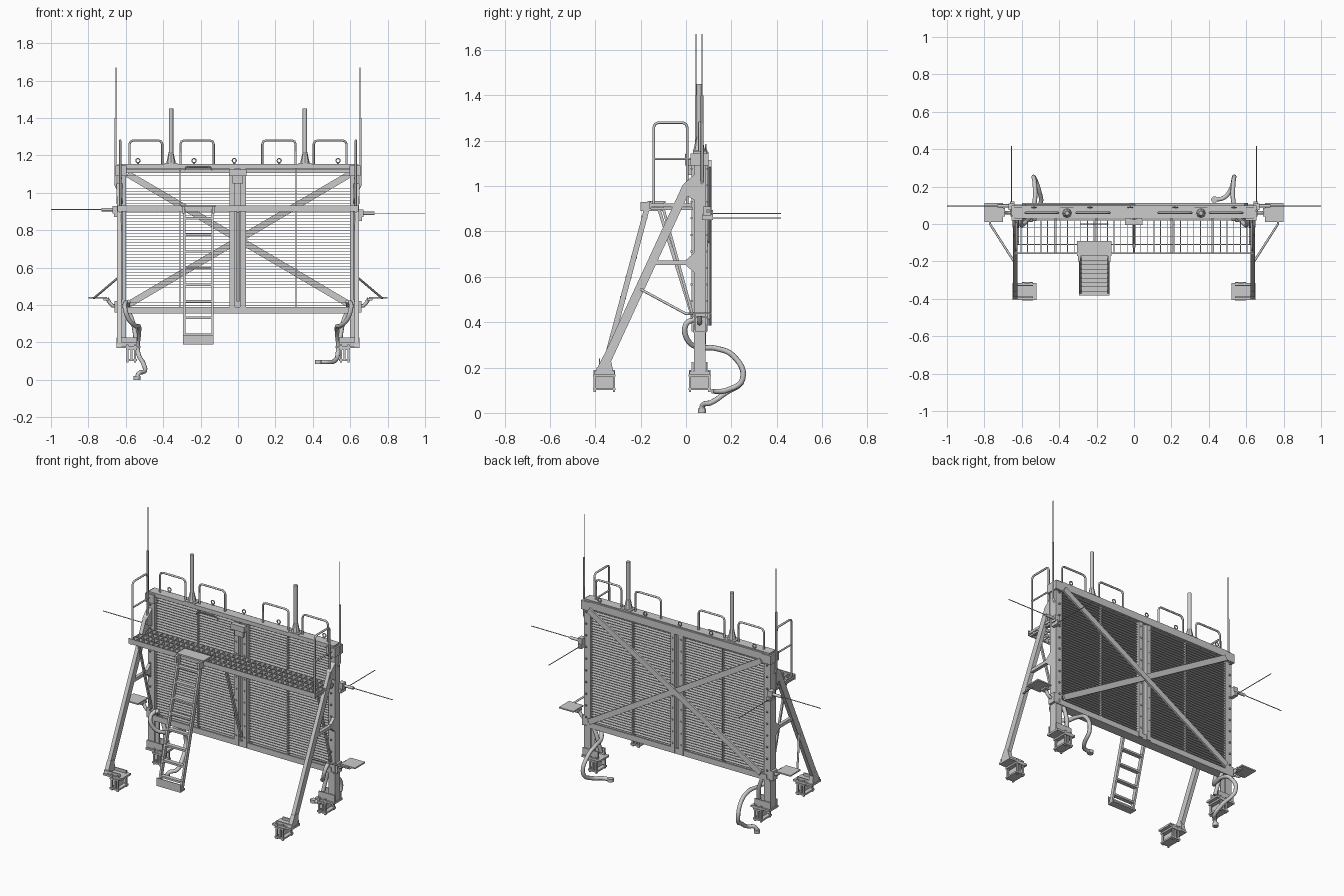
import bpy, bmesh, math
from mathutils import Vector, Matrix

if "Cube" in bpy.data.objects:
    bpy.data.objects.remove(bpy.data.objects["Cube"])

def finish(name, bm, smooth=False):
    me = bpy.data.meshes.new(name)
    bmesh.ops.recalc_face_normals(bm, faces=bm.faces)
    bm.to_mesh(me)
    bm.free()
    for f in me.polygons:
        f.use_smooth = smooth
    ob = bpy.data.objects.new(name, me)
    bpy.context.collection.objects.link(ob)
    return ob

def add_box(bm, x0, x1, y0, y1, z0, z1):
    m = Matrix.Translation(((x0+x1)/2, (y0+y1)/2, (z0+z1)/2)) @ Matrix.Diagonal((x1-x0, y1-y0, z1-z0, 1))
    bmesh.ops.create_cube(bm, size=1, matrix=m)

def boxes(name, *dims):
    bm = bmesh.new()
    for d in dims:
        add_box(bm, *d)
    return finish(name, bm)

def beam(name, a, b, w, d, side=(1, 0, 0)):
    """Rectangular bar from a to b; w is measured along 'side'."""
    a, b = Vector(a), Vector(b)
    z = (b-a).normalized()
    x = Vector(side)
    x = (x - z*x.dot(z)).normalized()
    y = z.cross(x)
    rot = Matrix((x, y, z)).transposed().to_4x4()
    bm = bmesh.new()
    bmesh.ops.create_cube(bm, size=1, matrix=Matrix.Translation((a+b)/2) @ rot @ Matrix.Diagonal((w, d, (b-a).length, 1)))
    return finish(name, bm)

def tube(name, pts, r, curved=False, res=2):
    cu = bpy.data.curves.new(name, 'CURVE')
    cu.dimensions, cu.bevel_depth, cu.bevel_resolution, cu.use_fill_caps = '3D', r, res, True
    cu.resolution_u = 6
    sp = cu.splines.new('BEZIER' if curved else 'POLY')
    if curved:
        sp.bezier_points.add(len(pts)-1)
        for p, c in zip(sp.bezier_points, pts):
            p.co = c
            p.handle_left_type = p.handle_right_type = 'AUTO'
    else:
        sp.points.add(len(pts)-1)
        for p, c in zip(sp.points, pts):
            p.co = (*c, 1)
    tmp = bpy.data.objects.new(name, cu)
    bpy.context.collection.objects.link(tmp)
    me = bpy.data.meshes.new_from_object(tmp.evaluated_get(bpy.context.evaluated_depsgraph_get()))
    bpy.data.objects.remove(tmp)
    ob = bpy.data.objects.new(name, me)
    bpy.context.collection.objects.link(ob)
    bpy.context.view_layer.objects.active = ob
    ob.select_set(True)
    bpy.ops.object.shade_smooth_by_angle(angle=math.radians(50))
    ob.select_set(False)
    return ob

def cone(name, c, r1, r2, h, n=12):
    bm = bmesh.new()
    bmesh.ops.create_cone(bm, cap_ends=True, segments=n, radius1=r1, radius2=r2, depth=h, matrix=Matrix.Translation((c[0], c[1], c[2]+h/2)))
    return finish(name, bm)

def side_plate(name, prof, x0, x1):
    """Extrude a (y, z) outline along x."""
    bm = bmesh.new()
    f = bm.faces.new([bm.verts.new((x0, y, z)) for y, z in prof])
    g = bmesh.ops.extrude_face_region(bm, geom=[f])['geom']
    bmesh.ops.translate(bm, vec=(x1-x0, 0, 0), verts=[v for v in g if isinstance(v, bmesh.types.BMVert)])
    return finish(name, bm)

def hoop(name, a, b, z0, z1, r=0.006):
    a, b = Vector((*a, 0)), Vector((*b, 0))
    u, k = (b-a).normalized()*0.02, Vector((0, 0, 1))
    tube(name, [a+k*z0, a+k*(z1-.02), a+u*.3+k*(z1-.006), a+u+k*z1, b-u+k*z1, b-u*.3+k*(z1-.006), b+k*(z1-.02), b+k*z0], r)

# screen frame: beams and paired centre channels
boxes("top_beam", (-.64, .64, .03, .09, 1.13, 1.155), (-.60, .60, .085, .10, 1.105, 1.15))
boxes("bottom_beam", (-.64, .64, .03, .09, .355, .365), (-.62, .62, .03, .04, .365, .39), (-.62, .62, .08, .09, .365, .39))
boxes("centre_post", (-.045, -.015, .025, .095, .36, 1.13), (.012, .042, .025, .095, .36, 1.13), (-.015, .012, .05, .07, .36, 1.13))
boxes("centre_post_cap", (-.048, .045, -.005, .025, 1.09, 1.125), (-.03, .027, .01, .025, 1.05, 1.09))

# horizontal screen slats and thin upright spacers
bm = bmesh.new()
n = 46
for i in range(n):
    z = .397 + i*(1.122-.397)/(n-1)
    for x0, x1 in ((-.605, -.045), (.042, .605)):
        add_box(bm, x0, x1, .045, .082, z-.0012, z+.0012)
finish("screen_slats", bm)
boxes("slat_spacers", *[(x-.003, x+.003, .045, .085, .38, 1.13) for x in (-.31, .31)])

# crossed braces on the back
beam("cross_brace_a", (-.59, .1, 1.10), (.60, .1, .40), .035, .012, (0, 0, 1))
beam("cross_brace_b", (.60, .106, 1.10), (-.59, .106, .40), .035, .012, (0, 0, 1))

# bolt heads on the posts
bm = bmesh.new()
for x in (-.625, -.03, .027, .625):
    for i in range(10):
        for y in (.024, .094):
            z = .42 + i*.073
            add_box(bm, x-.004, x+.004, y-.004, y+.004, z-.004, z+.004)
finish("bolt_heads", bm)

def foot(name, s, y, zt):
    X = lambda a, b: tuple(sorted((s*a, s*b)))
    boxes(name, (*X(.54, .60), y-.05, y+.05, .10, .11), (*X(.565, .575), y-.045, y+.045, .11, .165),
          (*X(.54, .60), y-.05, y+.05, .16, .17), (*X(.52, .65), y-.045, y+.045, .17, .182),
          (*X(.54, .65), y-.035, y-.028, .182, zt), (*X(.54, .65), y+.028, y+.035, .182, zt),
          *[(*X(a, a+.01), y+b-.005, y+b+.005, .092, .19) for a in (.545, .585) for b in (-.042, .042)])

for s, side in ((-1, "left"), (1, "right")):
    X = lambda a, b: tuple(sorted((s*a, s*b)))
    # side post, an open channel with end cap
    boxes(side+"_post", (*X(.60, .645), .035, .043, .18, 1.15), (*X(.60, .645), .077, .085, .18, 1.15),
          (*X(.635, .645), .035, .085, .18, 1.15), (*X(.60, .606), .035, .085, .38, 1.15),
          (*X(.595, .655), .02, .10, 1.09, 1.145), (*X(.645, .66), .04, .085, .36, .42))
    foot(side+"_post_foot", s, .06, .225)
    foot(side+"_strut_foot", s, -.36, .20)
    side_plate(side+"_strut_shoe", [(-.40, .18), (-.32, .18), (-.335, .25), (-.365, .25)], s*.622, s*.648)
    # sloping strut with brace and gussets
    beam(side+"_strut", (s*.635, -.365, .20), (s*.635, .005, 1.0), .024, .04)
    beam(side+"_strut_brace", (s*.635, -.15, .662), (s*.635, .04, .662), .02, .02)
    side_plate(side+"_brace_gusset", [(.0, .65), (.035, .62), (.035, .705), (.0, .675)], s*.625, s*.645)
    side_plate(side+"_strut_gusset", [(-.02, .97), (.035, .94), (.035, 1.05), (-.01, 1.01)], s*.618, s*.65)
    # platform knee brace
    beam(side+"_knee_brace", (s*.62, -.10, .90), (s*.62, .03, .43), .012, .012)
    # guard rail at platform end
    hoop(side+"_end_rail", (s*.63, -.142), (s*.63, .005), .92, 1.28)
    tube(side+"_mid_rail", [(s*.63, -.142, 1.12), (s*.63, .04, 1.12)], .005)
    # hoops on the top beam
    for a, b in ((.405, .58), (.13, .308)):
        hoop(side+"_top_hoop", (s*a, .06), (s*b, .06), 1.15, 1.28)
    # mast
    mx = s*.358
    cone(side+"_mast", (mx, .058, 1.15), .012, .012, .30)
    cone(side+"_mast_base", (mx, .058, 1.155), .026, .012, .065, 8)
    boxes(side+"_mast_plate", (mx-.035, mx+.035, .03, .09, 1.15, 1.16))
    # upright aerial, offset in depth between sides
    y = .058 + s*.013
    tube(side+"_aerial_base", [(s*.635, y, .90), (s*.635, y, 1.0), (s*.655, y, 1.04), (s*.655, y, 1.40)], .006)
    tube(side+"_aerial_rod", [(s*.653, y, 1.38), (s*.653, y, 1.67)], .0025, res=1)
    # sideways and rearward aerials
    z = .90 - s*.01
    boxes(side+"_aerial_bracket", (*X(.64, .67), .075, .11, z-.02, z+.02))
    tube(side+"_side_aerial_base", [(s*.66, .097, z), (s*.73, .097, z)], .009)
    tube(side+"_side_aerial", [(s*.70, .097, z), (s, .097, z)], .0025, res=1)
    tube(side+"_rear_aerial", [(s*.655, .10, z-.03), (s*.655, .418, z-.03)], .0025, res=1)
    boxes(side+"_rear_aerial_bracket", (*X(.64, .663), .07, .12, z-.04, z-.015))
    # outrigger step with pipe and stay rod
    boxes(side+"_step", (*X(.70, .80), .012, .112, .435, .443), (*X(.69, .72), .04, .085, .425, .437))
    tube(side+"_step_pipe", [(s*.64, .06, .395), (s*.67, .06, .395), (s*.685, .06, .41), (s*.70, .06, .435)], .010)
    tube(side+"_step_stay", [(s*.642, -.20, .545), (s*.77, .0, .437), (s*.77, .03, .437)], .006)
    # flexible hose
    tail = [(-.505, .17, .085), (-.50, .11, .045), (-.53, .075, .035), (-.54, .07, .012)] if s < 0 else [(.515, .18, .10), (.48, .14, .095), (.435, .13, .095)]
    tube(side+"_hose", [(s*.60, .04, .415), (s*.605, .0, .39), (s*.585, .005, .325), (s*.55, .05, .29), (s*.53, .13, .285),
                        (s*.53, .21, .25), (s*.535, .25, .15)] + tail, .012, True)
    tube(side+"_hose_loop", [(s*.585, .035, .42), (s*.59, .065, .39), (s*.56, .075, .30), (s*.545, .06, .21)], .012, True)
    cone(side+"_hose_end", (-.54 if s < 0 else .43, .07 if s < 0 else .13, 0 if s < 0 else .085), .018, .018, .02)

# walkway grating
bm = bmesh.new()
for y in (-.155, -.11, -.065, -.02, .022):
    add_box(bm, -.64, .64, y-.002, y+.002, .905, .925)
for i in range(37):
    x = -.64 + i*1.28/36
    add_box(bm, x-.002, x+.002, -.155, .025, .908, .924)
finish("walkway_grating", bm)
boxes("walkway_edge", (-.645, .645, -.16, -.154, .90, .932), *[(x-.006, x+.006, -.155, .03, .895, .906) for x in (-.63, -.42, -.2, 0, .2, .42, .63)])
beam("centre_walkway_brace", (0, -.12, .90), (0, .03, .42), .014, .014)

# ladder
ltop, lbot = Vector((0, -.17, .91)), Vector((0, -.36, .20))
for x in (-.288, -.137):
    o = Vector((x, 0, 0))
    beam("ladder_rail", lbot+o, ltop+o, .012, .024)
for i in range(8):
    p = lbot.lerp(ltop, .06 + i*.125)
    boxes("ladder_rung", (-.285, -.14, p.y-.013, p.y+.013, p.z-.006, p.z+.006))
boxes("ladder_foot", (-.295, -.13, -.383, -.335, .19, .20), (-.295, -.13, -.383, -.379, .19, .24))
boxes("ladder_landing", (-.305, -.12, -.17, -.09, .925, .935), (-.30, -.285, -.20, -.10, .89, .93), (-.14, -.125, -.20, -.10, .89, .93))
hoop("ladder_grab_rail", (-.285, .0), (-.14, .0), 1.125, 1.14, .004)

# lifting eyes on the top beam
for x in (-.535, -.235, -.02, .22, .535):
    c = [(x+.011*math.cos(a), .088, 1.172+.011*math.sin(a)) for a in [k*math.tau/12 for k in range(13)]]
    tube("lifting_eye", c, .0035, res=1)
    cone("lifting_eye_base", (x, .088, 1.15), .007, .005, .012, 8)
